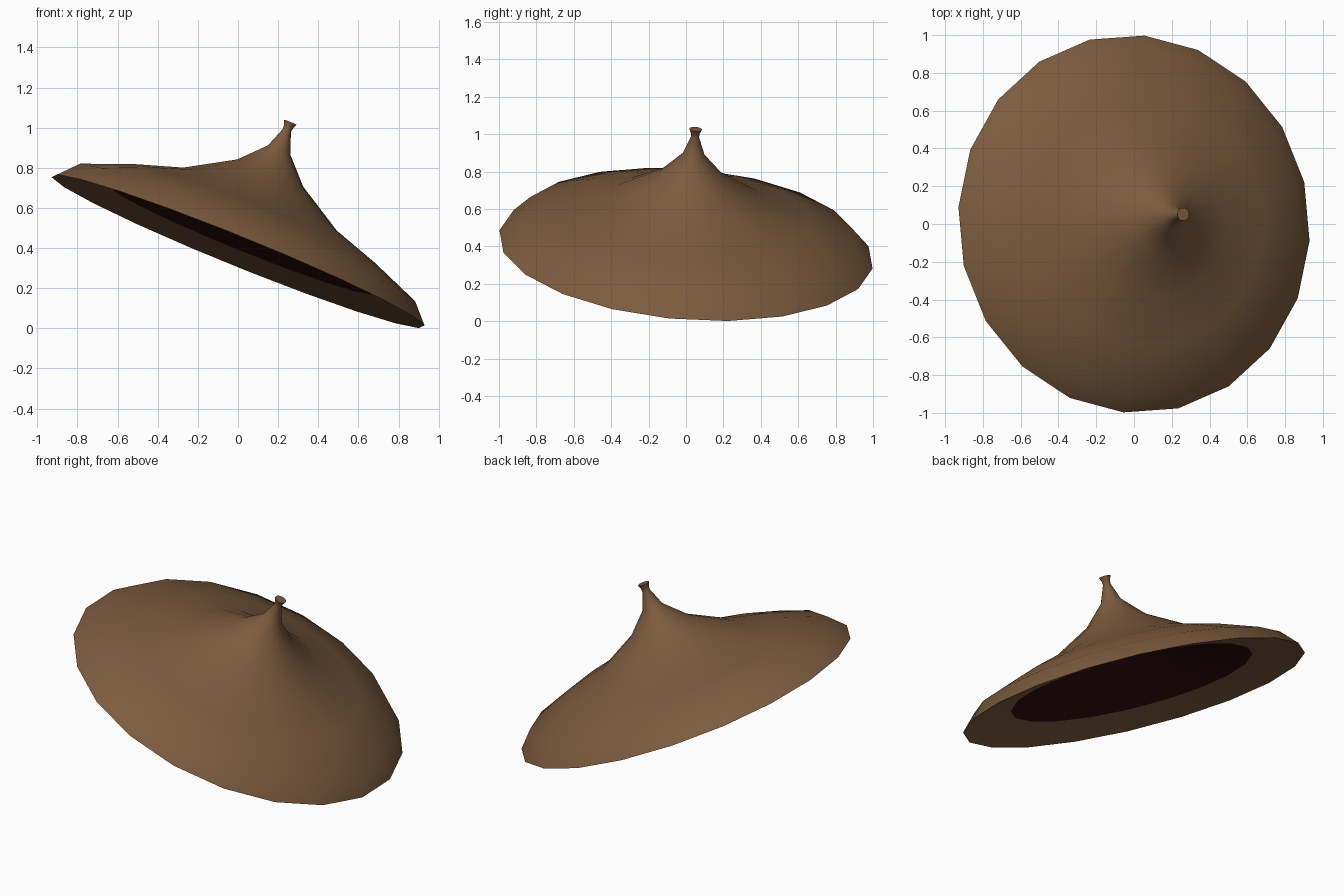
import bpy, bmesh, math
from mathutils import Vector, Matrix

if "Cube" in bpy.data.objects:
    bpy.data.objects.remove(bpy.data.objects["Cube"])

SIDES = 20
PHASE = math.radians(-4.3)

# The whole hat leans to the right and slightly to the back
axis = Vector((0.405, 0.08, 1)).normalized()
tilt = Matrix.Translation((0, 0, 0.384)) @ Vector((0, 0, 1)).rotation_difference(axis).to_matrix().to_4x4()


def material(name, rgb):
    m = bpy.data.materials.new(name)
    m.diffuse_color = (*rgb, 1)
    m.use_nodes = True
    m.node_tree.nodes["Principled BSDF"].inputs["Base Color"].default_value = m.diffuse_color
    return m


def lathe(name, profile, mat):
    """Spin (radius, height) points around the hat axis and cap the last ring."""
    bm = bmesh.new()
    rings = []
    for r, h in profile:
        rings.append([bm.verts.new((r * math.cos(PHASE + math.tau * i / SIDES),
                                    r * math.sin(PHASE + math.tau * i / SIDES), h))
                      for i in range(SIDES)])
    for a, b in zip(rings, rings[1:]):
        for i in range(SIDES):
            j = (i + 1) % SIDES
            bm.faces.new((a[i], a[j], b[j], b[i]))
    bm.faces.new(rings[-1])
    bm.transform(tilt)
    me = bpy.data.meshes.new(name)
    bm.to_mesh(me)
    bm.free()
    me.materials.append(mat)
    ob = bpy.data.objects.new(name, me)
    bpy.context.collection.objects.link(ob)
    bpy.ops.object.select_all(action='DESELECT')
    ob.select_set(True)
    bpy.context.view_layer.objects.active = ob
    bpy.ops.object.shade_smooth_by_angle(angle=math.radians(50))
    return ob


brown = material("brown felt", (0.20, 0.104, 0.048))
dark_red = material("dark red lining", (0.026, 0.004, 0.004))

# Brim underside, brim top, flared crown and the small knob at the tip
lathe("hat_shell", [(0.71, 0.06), (1.004, 0.0), (0.915, 0.095), (0.66, 0.198),
                    (0.42, 0.278), (0.18, 0.421), (0.06, 0.547),
                    (0.022, 0.65), (0.024, 0.672), (0.034, 0.695)], brown)

# Hollow lining inside the crown
lathe("hat_lining", [(0.71, 0.06), (0.45, 0.16), (0.2, 0.30), (0.08, 0.42), (0.02, 0.5)], dark_red)
